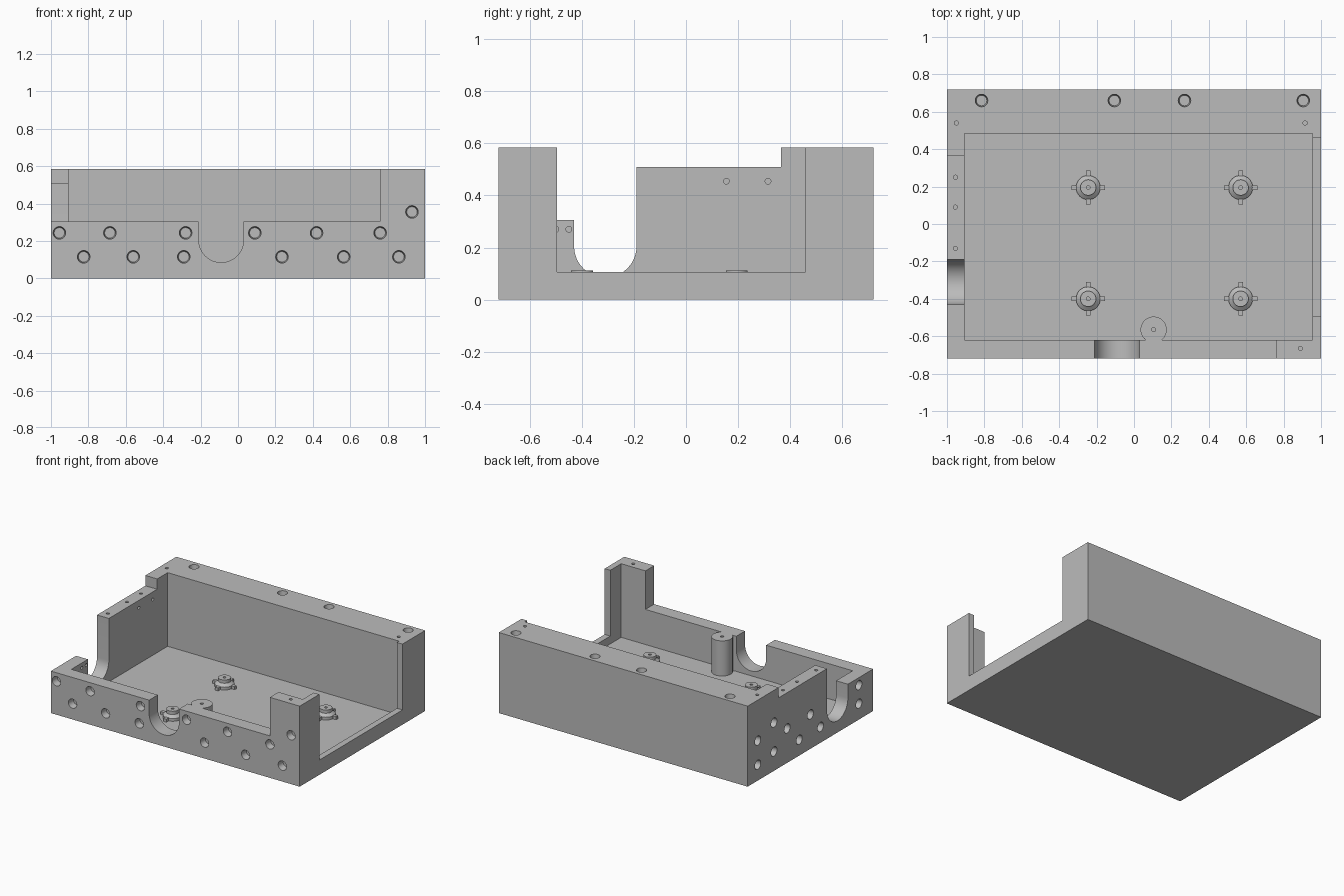
import bpy, bmesh, math
from mathutils import Vector, Matrix

default = bpy.data.objects.get("Cube")
if default:
    bpy.data.objects.remove(default, do_unlink=True)

grey = bpy.data.materials.new("machined grey")
grey.use_nodes = True
colour = (0.5, 0.5, 0.5, 1)
grey.diffuse_color = colour
grey.node_tree.nodes["Principled BSDF"].inputs["Base Color"].default_value = colour


def make(name, bm):
    bmesh.ops.recalc_face_normals(bm, faces=bm.faces[:])
    mesh = bpy.data.meshes.new(name)
    bm.to_mesh(mesh)
    bm.free()
    mesh.materials.append(grey)
    ob = bpy.data.objects.new(name, mesh)
    bpy.context.collection.objects.link(ob)
    return ob


def add_box(bm, lo, hi):
    lo, hi = Vector(lo), Vector(hi)
    m = Matrix.Translation((lo + hi) / 2) @ Matrix.Diagonal((*(hi - lo), 1))
    bmesh.ops.create_cube(bm, size=1, matrix=m)


def box(name, lo, hi):
    bm = bmesh.new()
    add_box(bm, lo, hi)
    return make(name, bm)


def add_drill(bm, mouth, into, r_mouth, r_end, depth):
    """Tapered round cutter starting just outside the surface."""
    d = Vector(into)
    start = Vector(mouth) - d * 0.002
    m = Matrix.Translation(start + d * depth / 2) @ d.to_track_quat('Z', 'Y').to_matrix().to_4x4()
    bmesh.ops.create_cone(bm, cap_ends=True, segments=28, radius1=r_mouth,
                          radius2=r_end, depth=depth, matrix=m)


def slot(name, place, sweep):
    """U-shaped cutter: half round bottom, open top."""
    radius, centre_z = 0.12, 0.205
    bm = bmesh.new()
    outline = [(radius, 0.7), (-radius, 0.7)]
    for i in range(25):
        a = math.pi + math.pi * i / 24
        outline.append((radius * math.cos(a), centre_z + radius * math.sin(a)))
    face = bm.faces.new([bm.verts.new(place(u, z)) for u, z in outline])
    ext = bmesh.ops.extrude_face_region(bm, geom=[face])
    verts = [g for g in ext["geom"] if isinstance(g, bmesh.types.BMVert)]
    bmesh.ops.translate(bm, verts=verts, vec=sweep)
    return make(name, bm)


def combine(target, tool, operation='DIFFERENCE'):
    mod = target.modifiers.new("cut", 'BOOLEAN')
    mod.operation, mod.solver, mod.object = operation, 'EXACT', tool
    bpy.context.view_layer.objects.active = target
    bpy.ops.object.modifier_apply(modifier=mod.name)
    bpy.data.objects.remove(tool, do_unlink=True)


def smooth(ob):
    bpy.ops.object.select_all(action='DESELECT')
    ob.select_set(True)
    bpy.context.view_layer.objects.active = ob
    bpy.ops.object.shade_smooth_by_angle(angle=math.radians(30))


FLOOR, LOW, HIGH, SIDE = 0.05, 0.305, 0.585, 0.51

# Block, cavity, open right side and stepped wall heights
body = box("housing_body", (-1, -0.72, 0), (1, 0.72, HIGH))
combine(body, box("cavity", (-0.905, -0.62, FLOOR), (0.955, 0.485, 0.8)))
combine(body, box("side_opening", (0.9, -0.495, 0.107), (1.1, 0.46, 0.8)))
combine(body, box("front_step", (-1.1, -0.8, LOW), (0.76, -0.6, 0.8)))
combine(body, box("side_front_step", (-1.1, -0.8, LOW), (-0.85, -0.31, 0.8)))
combine(body, box("side_rear_step", (-1.1, -0.32, SIDE), (-0.85, 0.365, 0.8)))

# U-shaped cable openings
combine(body, slot("front_slot", lambda u, z: (u - 0.09, -0.8, z), (0, 0.19, 0)))
combine(body, slot("side_slot", lambda u, z: (-1.1, u - 0.31, z), (0.21, 0, 0)))

# Round column joined to the front wall
bm = bmesh.new()
bmesh.ops.create_cone(bm, cap_ends=True, segments=40, radius1=0.07, radius2=0.07,
                      depth=LOW - 0.03,
                      matrix=Matrix.Translation((0.105, -0.565, (LOW + 0.03) / 2)))
combine(body, make("column", bm), 'UNION')

# Large blind holes: front, left-hand end and rear top
bm = bmesh.new()
big = (0.034, 0.028, 0.052)
for z, row in ((0.243, (-0.955, -0.685, -0.28, 0.09, 0.42, 0.76)),
               (0.115, (-0.825, -0.56, -0.29, 0.235, 0.565, 0.86)),
               (0.355, (0.93,))):
    for x in row:
        add_drill(bm, (x, -0.72, z), (0, 1, 0), *big)
for z, row in ((0.115, (0.604, 0.128, -0.116, -0.557)), (0.25, (0.267, 0, -0.557)),
               (0.29, (0.604,)), (0.14, (0.418,)), (0.35, (0.418,))):
    for y in row:
        add_drill(bm, (-1, y, z), (1, 0, 0), *big)
for x in (-0.815, -0.105, 0.27, 0.905):
    add_drill(bm, (x, 0.66, HIGH), (0, 0, -1), *big)

# Small screw holes on the rims, column and inner side wall
small = (0.011, 0.011, 0.04)
for x, y, z in ((-0.95, 0.54, HIGH), (0.915, 0.54, HIGH), (0.89, -0.665, HIGH),
                (-0.955, 0.25, SIDE), (-0.955, 0.09, SIDE), (-0.955, -0.13, SIDE),
                (0.105, -0.565, LOW)):
    add_drill(bm, (x, y, z), (0, 0, -1), *small)
for y, z in ((0.155, 0.455), (0.315, 0.455), (-0.45, 0.27), (-0.5, 0.27)):
    add_drill(bm, (-0.905, y, z), (-1, 0, 0), *small)
combine(body, make("drills", bm))
smooth(body)


def standoff(name, x, y):
    """Turned foot with a screw hole and four short arms."""
    bm = bmesh.new()
    profile = [(0, 0.10), (0.01, 0.10), (0.01, 0.112), (0.042, 0.112),
               (0.042, 0.088), (0.065, 0.07), (0.065, FLOOR - 0.01)]
    verts = [bm.verts.new((r, 0, z)) for r, z in profile]
    edges = [bm.edges.new(pair) for pair in zip(verts, verts[1:])]
    bmesh.ops.spin(bm, geom=verts + edges, cent=(0, 0, 0), axis=(0, 0, 1),
                   angle=math.tau, steps=32)
    bmesh.ops.remove_doubles(bm, verts=bm.verts[:], dist=0.0005)
    add_box(bm, (-0.09, -0.012, FLOOR - 0.005), (0.09, 0.012, 0.072))
    add_box(bm, (-0.012, -0.09, FLOOR - 0.005), (0.012, 0.09, 0.072))
    ob = make(name, bm)
    ob.location = (x, y, 0)
    smooth(ob)


for x, side in ((-0.245, "right"), (0.57, "left")):
    for y, end in ((-0.4, "front"), (0.195, "rear")):
        standoff(f"{end}_{side}_standoff", x, y)
